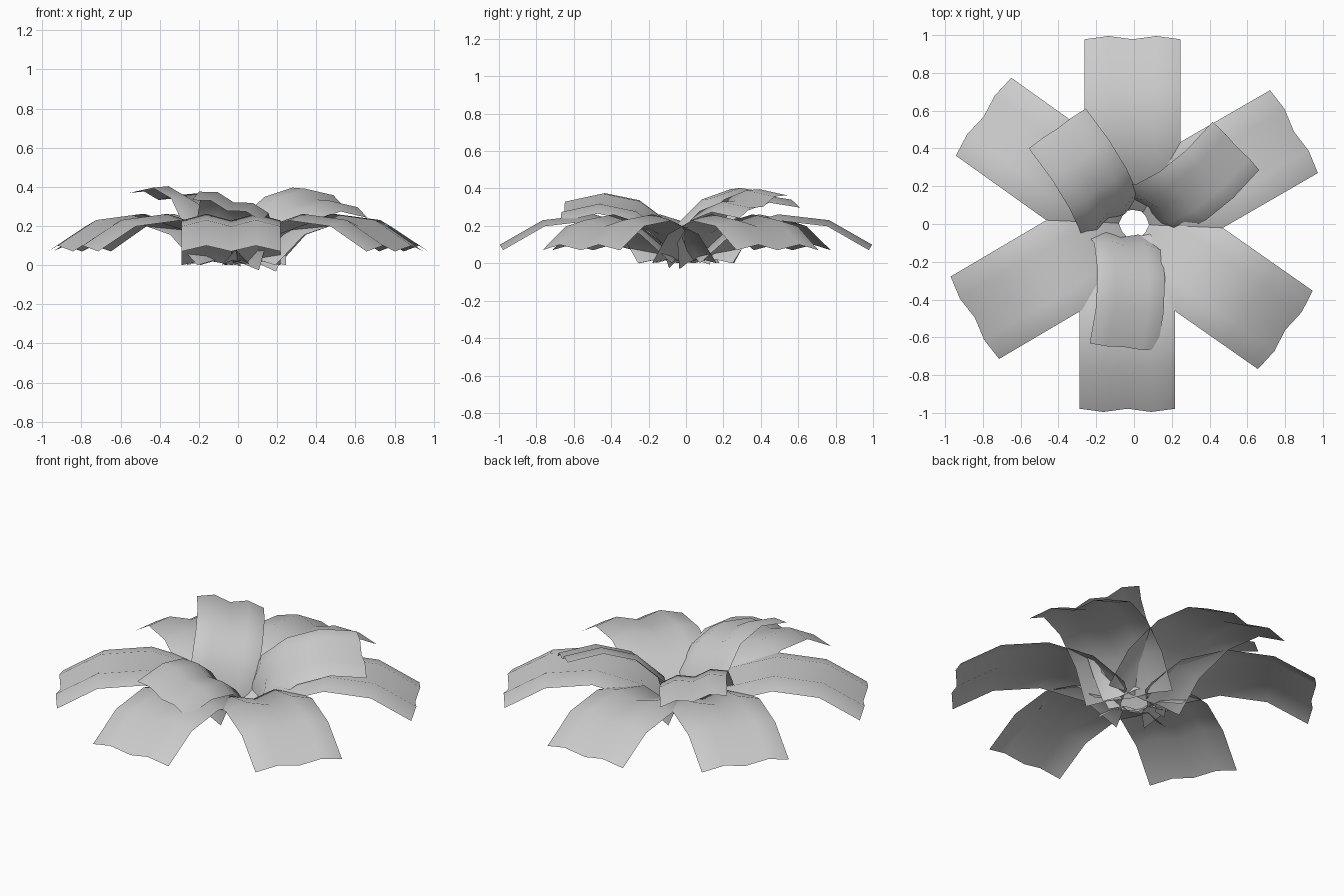
import bpy
from math import radians
from mathutils import Vector, Matrix

if "Cube" in bpy.data.objects:
    bpy.data.objects.remove(bpy.data.objects["Cube"])

# Centre lines (distance out, height) of the drooping outer and raised inner leaves
OUTER = [(0.075, 0.0), (0.245, 0.155), (0.495, 0.228), (0.755, 0.198), (0.978, 0.07)]
INNER = [(0.0, 0.03), (0.045, 0.18), (0.19, 0.295), (0.375, 0.335), (0.575, 0.29)]


def leaf(name, path, width, fold, heading, origin, roll=0, pitch=0):
    """Ribbon leaf with an M-shaped fold; positive roll lowers its right side."""
    m = (Matrix.Translation(origin) @ Matrix.Rotation(radians(heading), 4, 'Z')
         @ Matrix.Rotation(radians(roll), 4, 'X')
         @ Matrix.Rotation(radians(-pitch), 4, 'Y'))
    verts = []
    for i, (r, z) in enumerate(path):
        a, b = path[max(i - 1, 0)], path[min(i + 1, len(path) - 1)]
        t = Vector((b[0] - a[0], b[1] - a[1])).normalized()
        for j in range(5):
            d = fold * (j % 2)
            verts.append(m @ Vector((r - t.y * d, (j / 4 - 0.5) * width, z + t.x * d)))
    faces = [(i * 5 + j, i * 5 + 5 + j, i * 5 + 6 + j, i * 5 + 1 + j)
             for i in range(len(path) - 1) for j in range(4)]
    me = bpy.data.meshes.new(name)
    me.from_pydata(verts, [], faces)
    me.shade_smooth()
    ob = bpy.data.objects.new(name, me)
    bpy.context.collection.objects.link(ob)
    return ob


# Outer ring of six leaves
for k, (ang, x) in enumerate([(30, 0), (90, -0.008), (144.5, 0),
                              (210.5, 0), (270, -0.035), (325, 0)]):
    leaf(f"outer_leaf_{k + 1}", OUTER, 0.506, 0.034, ang, (x, 0, 0))

# Three raised, tilted inner leaves
leaf("inner_leaf_front", INNER, 0.375, 0.026, -96, (-0.08, -0.07, 0), -17, 0)
leaf("inner_leaf_right", INNER, 0.375, 0.026, 44, (0.065, 0.10, 0), 19, 3)
leaf("inner_leaf_left", INNER, 0.375, 0.026, 125, (-0.145, 0.02, 0), 11, 5)
